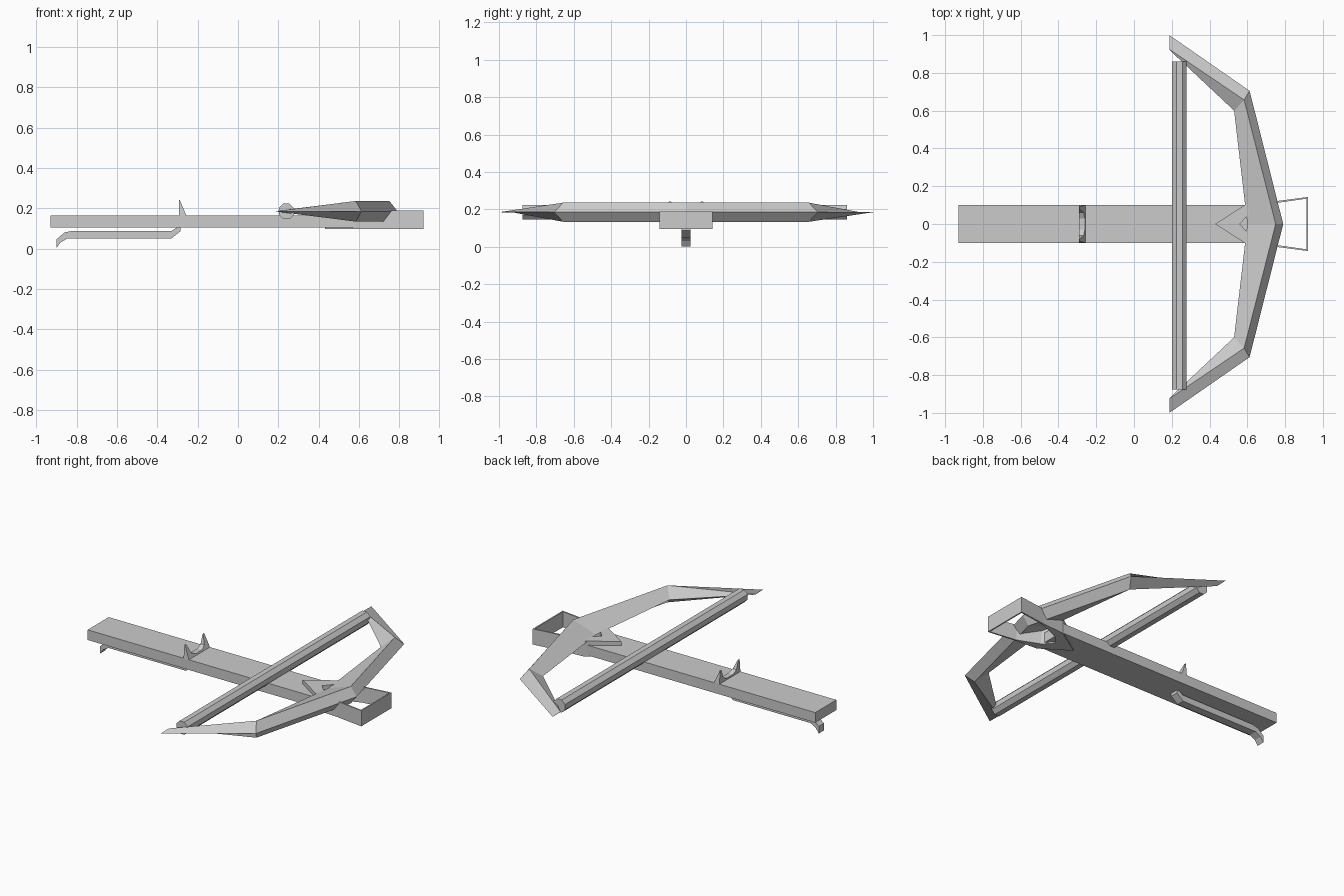
import bpy, bmesh, math

if "Cube" in bpy.data.objects:
    bpy.data.objects.remove(bpy.data.objects["Cube"])


def finish(name, bm):
    bmesh.ops.recalc_face_normals(bm, faces=bm.faces[:])
    me = bpy.data.meshes.new(name)
    bm.to_mesh(me)
    bm.free()
    ob = bpy.data.objects.new(name, me)
    bpy.context.collection.objects.link(ob)
    return ob


def loft(name, rings):
    """Skin a list of equal-length closed rings and cap both ends."""
    bm = bmesh.new()
    vs = [[bm.verts.new(p) for p in r] for r in rings]
    n = len(vs[0])
    for a, b in zip(vs, vs[1:]):
        for i in range(n):
            j = (i + 1) % n
            bm.faces.new((a[i], a[j], b[j], b[i]))
    bm.faces.new(vs[0])
    bm.faces.new(vs[-1])
    bmesh.ops.remove_doubles(bm, verts=bm.verts[:], dist=1e-4)
    bmesh.ops.dissolve_degenerate(bm, edges=bm.edges[:], dist=1e-5)
    return finish(name, bm)


# stock
rect = [(-0.1, 0.104), (0.1, 0.104), (0.1, 0.165), (-0.1, 0.165)]
loft("stock", [[(x, y, z) for y, z in rect] for x in (-0.93, 0.6)])

# foot stirrup: thick V mount flowing into a thin strap, mirrored across y
outer = [(0.43, 0), (0.60, 0.11), (0.745, 0.12), (0.92, 0.143)]
inner = [(0.56, 0), (0.61, 0.055), (0.745, 0.11), (0.912, 0.134)]
path = [(o, i) for o, i in zip(outer, inner)]
path += [((o[0], -o[1]), (i[0], -i[1])) for o, i in reversed(path[1:])]
bm = bmesh.new()
rings = [[bm.verts.new((p[0], p[1], z)) for p, z in
          ((o, 0.096), (i, 0.096), (i, 0.19), (o, 0.19))] for o, i in path]
for k, a in enumerate(rings):
    b = rings[(k + 1) % len(rings)]
    for i in range(4):
        j = (i + 1) % 4
        bm.faces.new((a[i], a[j], b[j], b[i]))
finish("stirrup", bm)

# bow: diamond section, swept back and flattened to thin tips
Z, H = 0.185, 0.051


def section(out, ridge, inn, h):
    return [(*out, Z), (*ridge, Z + h), (*inn, Z), (*ridge, Z - h)]


half = [section((0.79, 0), (0.75, 0), (0.60, 0), H),
        section((0.612, 0.705), (0.583, 0.657), (0.53, 0.60), H),
        section((0.187, 1.0), (0.187, 0.925), (0.187, 0.922), 0.001)]
mirror = [[(x, -y, z) for x, y, z in r] for r in reversed(half[1:])]
loft("bow", mirror + half)

# bowstring
circle = [(0.24 + 0.041 * math.cos(t), Z + 0.041 * math.sin(t))
          for t in [(k + 0.5) * math.tau / 8 for k in range(8)]]
loft("bowstring", [[(x, y, z) for x, z in circle] for y in (-0.875, 0.86)])

# trigger lever
lever = [(-0.90, 0.002), (-0.88, 0.03), (-0.845, 0.05), (-0.33, 0.05),
         (-0.285, 0.086), (-0.285, 0.106), (-0.302, 0.106), (-0.328, 0.088),
         (-0.82, 0.088), (-0.86, 0.08), (-0.90, 0.045)]
loft("trigger_lever", [[(x, y, z) for x, z in lever] for y in (-0.024, 0.024)])

# string catch: two prongs joined by a low saddle, sloped front
side = [(0.10, 0.164), (0.092, 0.242), (0.08, 0.242), (0.062, 0.19), (0.03, 0.174)]
prof = side + [(-y, z) for y, z in reversed(side)]
loft("string_catch", [[(-0.292, y, z) for y, z in prof],
                      [(-0.256 - (z - 0.164) * 0.42, y, z) for y, z in prof]])
